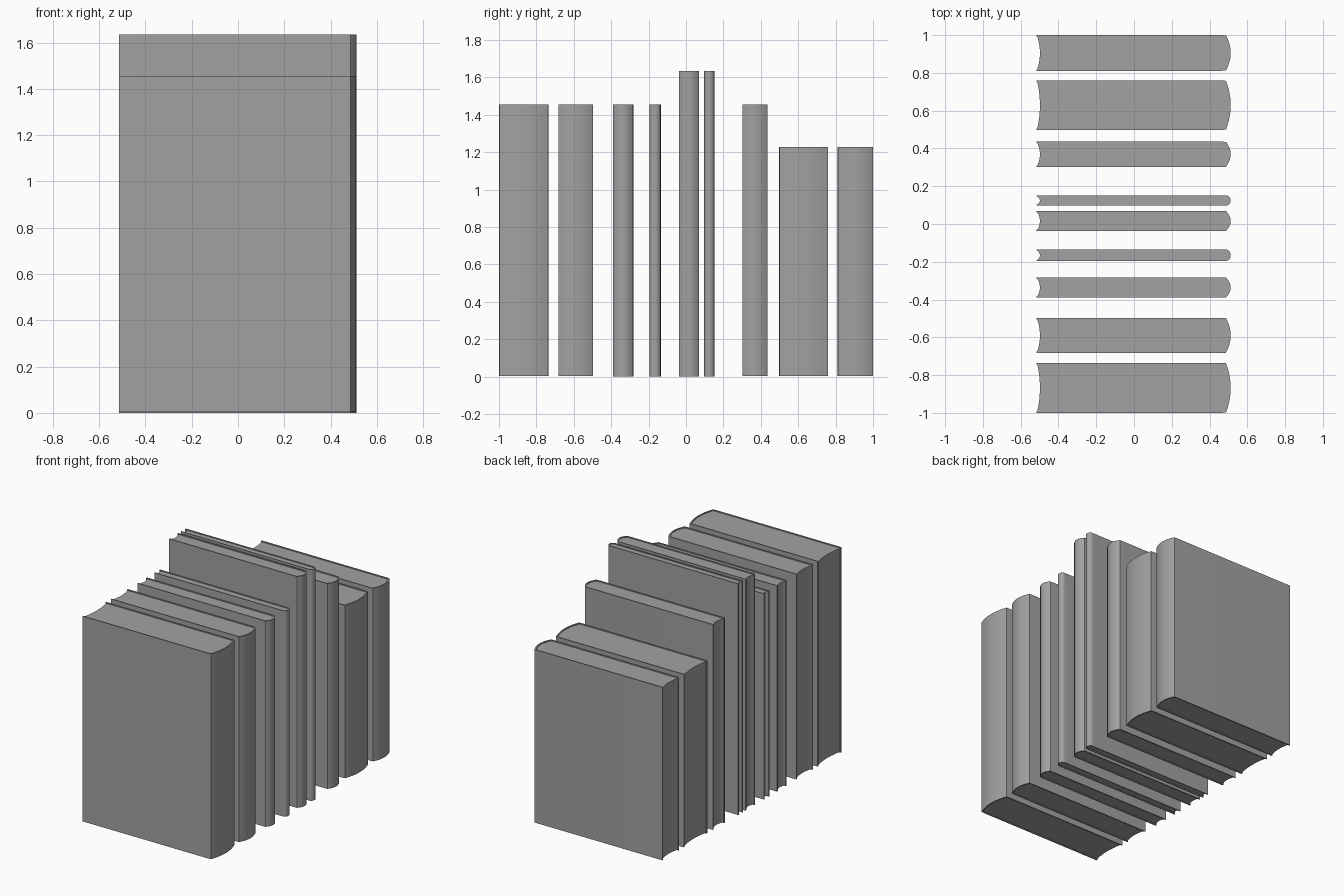
import bpy, bmesh, math

cube = bpy.data.objects.get("Cube")
if cube:
    bpy.data.objects.remove(cube, do_unlink=True)

GREY = (0.36, 0.36, 0.36, 1.0)
grey = bpy.data.materials.new("plain grey")
grey.use_nodes = True
grey.diffuse_color = GREY
grey.node_tree.nodes["Principled BSDF"].inputs["Base Color"].default_value = GREY

FORE, HINGE, SPINE, BULGE = -0.515, 0.46, 0.487, 0.025
STEPS = 12


def arc(x, half, depth):
    """Half-ellipse points running from -y to +y."""
    angles = [math.pi * (i / STEPS - 0.5) for i in range(STEPS + 1)]
    return [(x + depth * math.cos(a), half * math.sin(a)) for a in angles]


def shallow_arc(x, half, depth):
    """Parabolic points running from -y to +y."""
    ts = [2 * i / STEPS - 1 for i in range(STEPS + 1)]
    return [(x + depth * (1 - t * t), half * t) for t in ts]


def spine(half, inset):
    """Rounded on thin books, a flat bow on thick ones."""
    curve = arc if half < 0.04 else shallow_arc
    return curve(SPINE - inset, half * 0.985 - inset, BULGE)


def prism(name, faces, z0, z1, location):
    """Extrude touching flat polygons from z0 to z1."""
    bm = bmesh.new()
    made = [bm.faces.new([bm.verts.new((x, y, z0)) for x, y in f]) for f in faces]
    bmesh.ops.remove_doubles(bm, verts=bm.verts[:], dist=1e-5)
    up = bmesh.ops.extrude_face_region(bm, geom=bm.faces[:], use_keep_orig=True)
    for v in up["geom"]:
        if isinstance(v, bmesh.types.BMVert):
            v.co.z = z1
    bmesh.ops.recalc_face_normals(bm, faces=bm.faces[:])
    mesh = bpy.data.meshes.new(name)
    bm.to_mesh(mesh)
    bm.free()
    mesh.materials.append(grey)
    obj = bpy.data.objects.new(name, mesh)
    obj.location = location
    bpy.context.collection.objects.link(obj)
    bpy.ops.object.select_all(action="DESELECT")
    obj.select_set(True)
    bpy.context.view_layer.objects.active = obj
    bpy.ops.object.shade_smooth_by_angle(angle=math.radians(30))
    return obj


def book(number, y0, y1, base, height):
    half, mid = (y1 - y0) / 2, (y0 + y1) / 2
    t = 0.008 if half > 0.04 else 0.006

    # Cover: two boards joined by a rounded spine
    outer = [(FORE, -half), (HINGE, -half)] + spine(half, 0) + [(HINGE, half), (FORE, half)]
    h = half - t
    inner = [(FORE, -h), (HINGE, -h)] + spine(half, t) + [(HINGE, h), (FORE, h)]
    strip = [(outer[i], outer[i + 1], inner[i + 1], inner[i]) for i in range(len(outer) - 1)]
    prism(f"book_{number}_cover", strip, 0, height - base, (0, mid, base))

    # Page block: hollow fore edge, set slightly inside the cover
    fore_edge = shallow_arc(FORE + 0.003, h, 0.014)
    pages = inner[1:-1] + fore_edge[::-1]
    prism(f"book_{number}_pages", [pages], 0.006, height - base - 0.006, (0, mid, base))


# y start, y end, base, top
BOOKS = [
    (-1.0, -0.735, 0.004, 1.455),
    (-0.683, -0.497, 0.004, 1.455),
    (-0.39, -0.282, 0, 1.455),
    (-0.196, -0.135, 0, 1.455),
    (-0.038, 0.07, 0, 1.635),
    (0.097, 0.152, 0, 1.635),
    (0.302, 0.436, 0.004, 1.455),
    (0.498, 0.76, 0.004, 1.227),
    (0.811, 1.0, 0.004, 1.227),
]
for number, spec in enumerate(BOOKS, 1):
    book(number, *spec)
